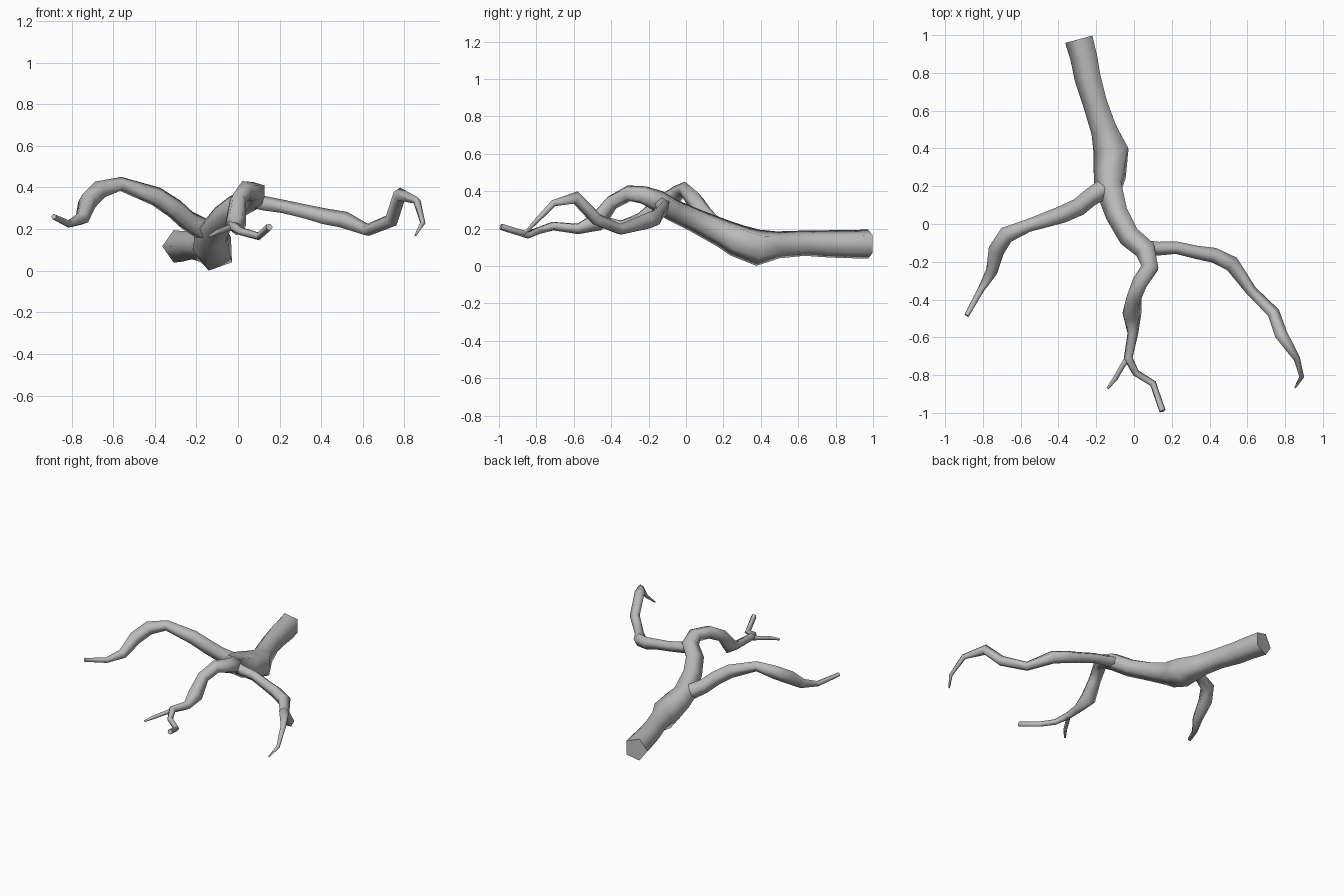
import bpy, bmesh, math
from mathutils import Vector

cube = bpy.data.objects.get("Cube")
if cube:
    bpy.data.objects.remove(cube, do_unlink=True)

bark = bpy.data.materials.new("grey bark")
bark.use_nodes = True
colour = (0.5, 0.5, 0.5, 1)
bark.diffuse_color = colour
bark.node_tree.nodes["Principled BSDF"].inputs["Base Color"].default_value = colour

SIDES = 5


def limb(name, stations, start_dir):
    """Sweep a tapering five-sided tube through (x, y, z, radius) stations."""
    pts = [Vector(s[:3]) for s in stations]
    bm = bmesh.new()
    rings = []
    u = Vector(start_dir)
    last = len(pts) - 1
    for i, p in enumerate(pts):
        before = (p - pts[max(i - 1, 0)]).normalized()
        after = (pts[min(i + 1, last)] - p).normalized()
        t = (before + after).normalized()
        u = (u - t * u.dot(t)).normalized()
        v = t.cross(u)
        ring = []
        for k in range(SIDES):
            a = math.tau * k / SIDES
            ring.append(bm.verts.new(p + (u * math.cos(a) + v * math.sin(a)) * stations[i][3]))
        rings.append(ring)
    for a, b in zip(rings, rings[1:]):
        for k in range(SIDES):
            n = (k + 1) % SIDES
            bm.faces.new((a[k], a[n], b[n], b[k])).smooth = True
    # Flat end caps with crisp rims
    for cap in (bm.faces.new(rings[0][::-1]), bm.faces.new(rings[-1])):
        for e in cap.edges:
            e.smooth = False
    bmesh.ops.recalc_face_normals(bm, faces=bm.faces)
    mesh = bpy.data.meshes.new(name)
    bm.to_mesh(mesh)
    bm.free()
    mesh.materials.append(bark)
    obj = bpy.data.objects.new(name, mesh)
    bpy.context.collection.objects.link(obj)
    return obj


# Thick trunk that narrows into the middle branch
limb("trunk_and_middle_branch", [
    (-.285, .98, .117, .082), (-.258, .88, .117, .079), (-.24, .78, .118, .077),
    (-.2, .64, .122, .071), (-.153, .5, .113, .076), (-.113, .39, .098, .102),
    (-.122, .27, .14, .092), (-.13, .2, .175, .08),
    (-.085, .05, .245, .066), (-.02, -.07, .3, .062), (.065, -.14, .345, .06),
    (.088, -.23, .38, .05), (.035, -.31, .388, .045), (0, -.4, .34, .042),
    (-.01, -.48, .235, .053), (-.005, -.58, .2, .03), (-.03, -.71, .215, .025),
    (.01, -.79, .19, .02), (.1, -.845, .165, .019), (.15, -.99, .21, .018),
], (-1, 0, 0))

# Small twig near the end of the middle branch
limb("twig", [
    (-.025, -.7, .21, .018), (-.06, -.75, .2, .014),
    (-.1, -.82, .185, .013), (-.14, -.87, .165, .007),
], (0, 0, 1))

# Branch on the model's left
limb("left_branch", [
    (.07, -.125, .335, .04), (.13, -.13, .32, .038), (.22, -.125, .305, .035),
    (.33, -.15, .28, .037), (.42, -.165, .257, .042), (.515, -.21, .24, .044),
    (.62, -.355, .195, .031), (.74, -.475, .245, .035), (.78, -.59, .365, .036),
    (.86, -.71, .335, .019), (.888, -.81, .23, .013), (.853, -.867, .17, .005),
], (0, 0, 1))

# Branch on the model's right
limb("right_branch", [
    (-.17, .18, .2, .055), (-.24, .135, .24, .05), (-.3, .085, .295, .05),
    (-.39, .045, .355, .048), (-.56, -.01, .415, .036), (-.67, -.055, .385, .047),
    (-.725, -.14, .33, .047), (-.75, -.25, .25, .034),
    (-.81, -.35, .225, .019), (-.885, -.485, .26, .014),
], (0, 0, 1))
